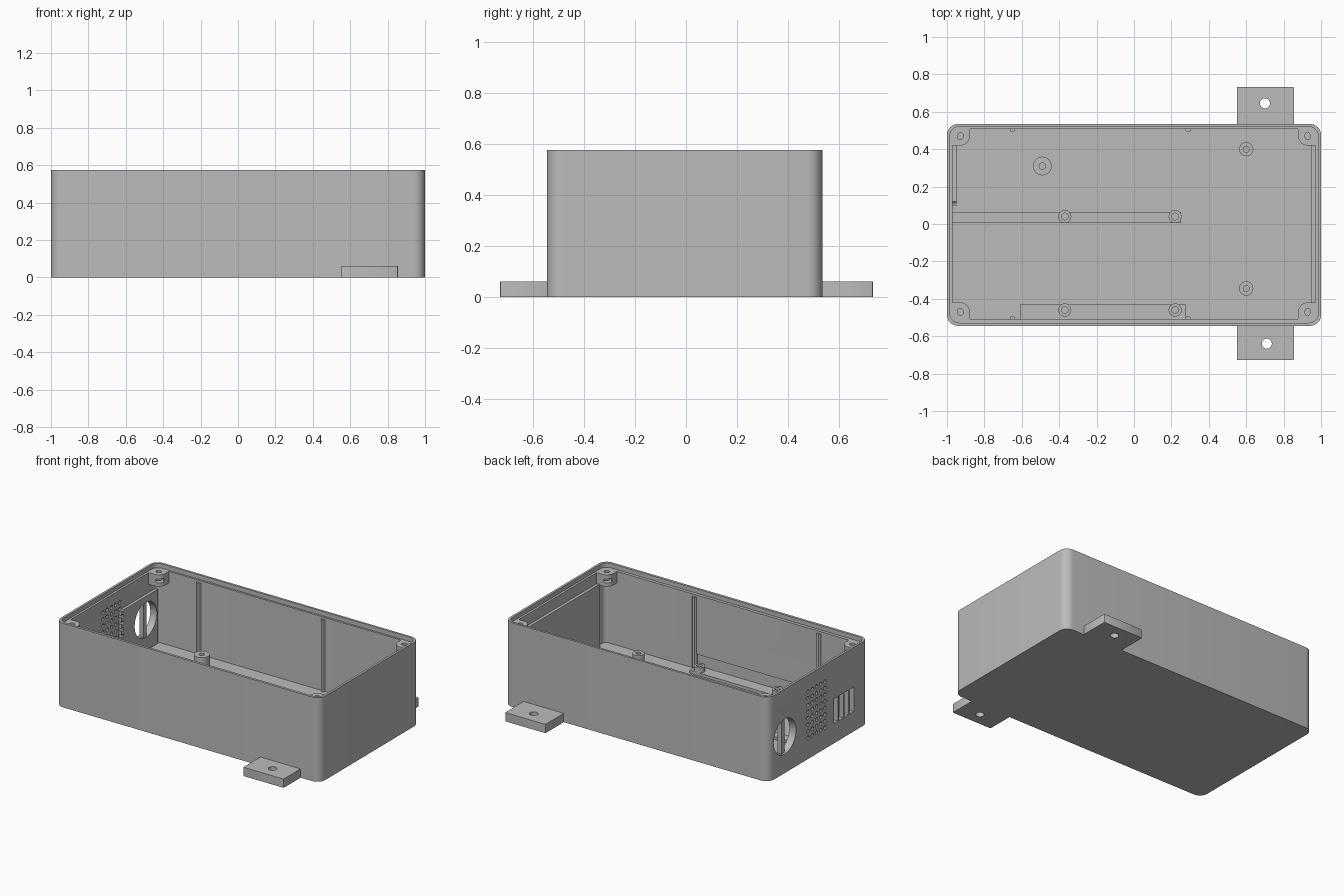
import bpy, bmesh, math
from mathutils import Matrix

old = bpy.data.objects.get("Cube")
if old:
    bpy.data.objects.remove(old, do_unlink=True)

grey = bpy.data.materials.new("plain grey")
COL = (0.5, 0.5, 0.5, 1)
grey.use_nodes = True
grey.diffuse_color = COL
grey.node_tree.nodes["Principled BSDF"].inputs["Base Color"].default_value = COL

FLOOR, LEDGE, TOP = 0.04, 0.545, 0.575
parts = []


def finish(name, bm, keep=True):
    bmesh.ops.recalc_face_normals(bm, faces=bm.faces)
    mesh = bpy.data.meshes.new(name)
    bm.to_mesh(mesh)
    bm.free()
    mesh.materials.append(grey)
    ob = bpy.data.objects.new(name, mesh)
    bpy.context.collection.objects.link(ob)
    if keep:
        parts.append(ob)
    return ob


def add_prism(bm, pts, z0, z1):
    low = [bm.verts.new((x, y, z0)) for x, y in pts]
    high = [bm.verts.new((x, y, z1)) for x, y in pts]
    bm.faces.new(low)
    bm.faces.new(high)
    n = len(pts)
    for i in range(n):
        j = (i + 1) % n
        bm.faces.new((low[i], low[j], high[j], high[i]))


def prism(name, pts, z0, z1, keep=True):
    bm = bmesh.new()
    add_prism(bm, pts, z0, z1)
    return finish(name, bm, keep)


def rect(x0, x1, y0, y1):
    return [(x0, y0), (x1, y0), (x1, y1), (x0, y1)]


def rounded(x0, x1, y0, y1, r, steps=8):
    centres = [(x1 - r, y1 - r), (x0 + r, y1 - r), (x0 + r, y0 + r), (x1 - r, y0 + r)]
    pts = []
    for q, (cx, cy) in enumerate(centres):
        for i in range(steps + 1):
            a = math.pi / 2 * (q + i / steps)
            pts.append((cx + r * math.cos(a), cy + r * math.sin(a)))
    return pts


def circle(x, y, r, n=24):
    return [(x + r * math.cos(2 * math.pi * i / n), y + r * math.sin(2 * math.pi * i / n))
            for i in range(n)]


def add_side_hole(bm, y, z, r, n):
    turn = Matrix.Translation((-0.97, y, z)) @ Matrix.Rotation(math.pi / 2, 4, 'Y')
    bmesh.ops.create_cone(bm, cap_ends=True, segments=n, radius1=r, radius2=r,
                          depth=0.2, matrix=turn)


def cut(ob, cutter):
    mod = ob.modifiers.new("cut", 'BOOLEAN')
    mod.operation = 'DIFFERENCE'
    mod.solver = 'EXACT'
    mod.object = cutter
    bpy.context.view_layer.objects.active = ob
    bpy.ops.object.modifier_apply(modifier=mod.name)
    bpy.data.objects.remove(cutter, do_unlink=True)


def tube(name, x, y, r_in, r_out, z0, z1, n=24):
    # Post with a blind screw hole
    bm = bmesh.new()
    z_hole = z0 + 0.005
    profile = [(r_out, z0), (r_out, z1), (r_in, z1), (r_in, z_hole)]
    rings = [[bm.verts.new((px, py, z)) for px, py in circle(x, y, r, n)] for r, z in profile]
    for a, b in zip(rings, rings[1:]):
        for i in range(n):
            j = (i + 1) % n
            bm.faces.new((a[i], a[j], b[j], b[i]))
    bm.faces.new(rings[0])
    bm.faces.new(rings[-1])
    return finish(name, bm)


# Open case with a stepped rim
case = prism("case", rounded(-1, 1, -0.545, 0.535, 0.06), 0, TOP)
cut(case, prism("cavity", rounded(-0.97, 0.97, -0.507, 0.507, 0.03), FLOOR, 0.7, False))
cut(case, prism("rim_step", rounded(-0.985, 0.985, -0.528, 0.52, 0.05), LEDGE, 0.7, False))
cut(case, prism("board_recess", rect(-0.61, 0.275, -0.517, -0.49), FLOOR, 0.14, False))

# Pads on the inside of the end walls
port_pad = prism("port_pad", rect(-0.975, -0.95, 0.10, 0.49), FLOOR - 0.005, 0.41)
prism("end_pad", [(0.975, -0.46), (0.975, 0.46), (0.95, 0.42), (0.95, -0.43)],
      FLOOR - 0.005, 0.47)

# Round port, vent grid and slots through the right-hand end wall
for target in (case, port_pad):
    bm = bmesh.new()
    add_side_hole(bm, 0.36, 0.25, 0.12, 32)
    for col in range(5):
        for row in range(8):
            add_side_hole(bm, 0.11 - col * 0.046, 0.145 + row * 0.045, 0.013, 10)
    for i in range(4):
        y = -0.385 + i * 0.057
        add_prism(bm, [(-1.1, y), (-0.9, y), (-0.9, y + 0.044), (-1.1, y + 0.044)], 0.135, 0.305)
    bmesh.ops.recalc_face_normals(bm, faces=bm.faces)
    cut(target, finish("wall_openings", bm, False))
prism("port_bar", rect(-0.985, -0.955, 0.345, 0.375), 0.12, 0.38)

# Corner lugs with screw holes and nut slots
for sx, side in ((1, "left"), (-1, "right")):
    for sy, end in ((1, "back"), (-1, "front")):
        hx, hy, r = 0.928, 0.47, 0.05
        pts = [(0.975, 0.515), (hx - r, 0.515)]
        for i in range(9):
            a = math.pi + math.pi / 2 * i / 8
            pts.append((hx + r * math.cos(a), hy + r * math.sin(a)))
        pts.append((0.975, hy - r))
        lug = prism(f"{end}_{side}_lug", [(x * sx, y * sy) for x, y in pts], 0.465, LEDGE)
        cut(lug, prism("screw_hole", circle(hx * sx, hy * sy, 0.017), 0.4, 0.6, False))
        d = 0.7071
        slot = [(hx + d * (u - v), hy + d * (u + v))
                for u, v in ((-0.1, -0.025), (0.025, -0.025), (0.025, 0.025), (-0.1, 0.025))]
        cut(lug, prism("nut_slot", [(x * sx, y * sy) for x, y in slot], 0.49, 0.515, False))

# Slim ribs on the long walls
for x in (-0.65, 0.29):
    for sy, end in ((1, "back"), (-1, "front")):
        prism(f"{end}_wall_rib", circle(x, sy * 0.507, 0.015, 12), FLOOR - 0.005, 0.53)

# Raised board rails and their standoffs
prism("middle_rail", rect(-0.975, 0.25, 0.005, 0.065), FLOOR - 0.005, 0.06)
prism("front_rail", rect(-0.61, 0.275, -0.515, -0.43), FLOOR - 0.005, 0.06)
for x in (-0.37, 0.22):
    for y in (0.04, -0.46):
        tube("board_standoff", x, y, 0.018, 0.035, 0.055, 0.095)

# Taller mounting posts
tube("large_post", -0.49, 0.31, 0.017, 0.05, FLOOR - 0.005, 0.157)
for y in (0.40, -0.345):
    tube("small_post", 0.6, y, 0.016, 0.038, FLOOR - 0.005, 0.122)

# Outer mounting tabs
for name, y0, y1, hx, hy in (("back_tab", 0.53, 0.733, 0.70, 0.645),
                             ("front_tab", -0.728, -0.54, 0.71, -0.64)):
    tab = prism(name, rounded(0.55, 0.855, y0, y1, 0.006, 2), 0, 0.06)
    cut(tab, prism("tab_hole", circle(hx, hy, 0.027), -0.1, 0.2, False))

# Smooth the curved faces, keep edges sharp
bpy.ops.object.select_all(action='DESELECT')
for ob in parts:
    ob.select_set(True)
bpy.context.view_layer.objects.active = case
bpy.ops.object.shade_smooth_by_angle(angle=math.radians(30))
